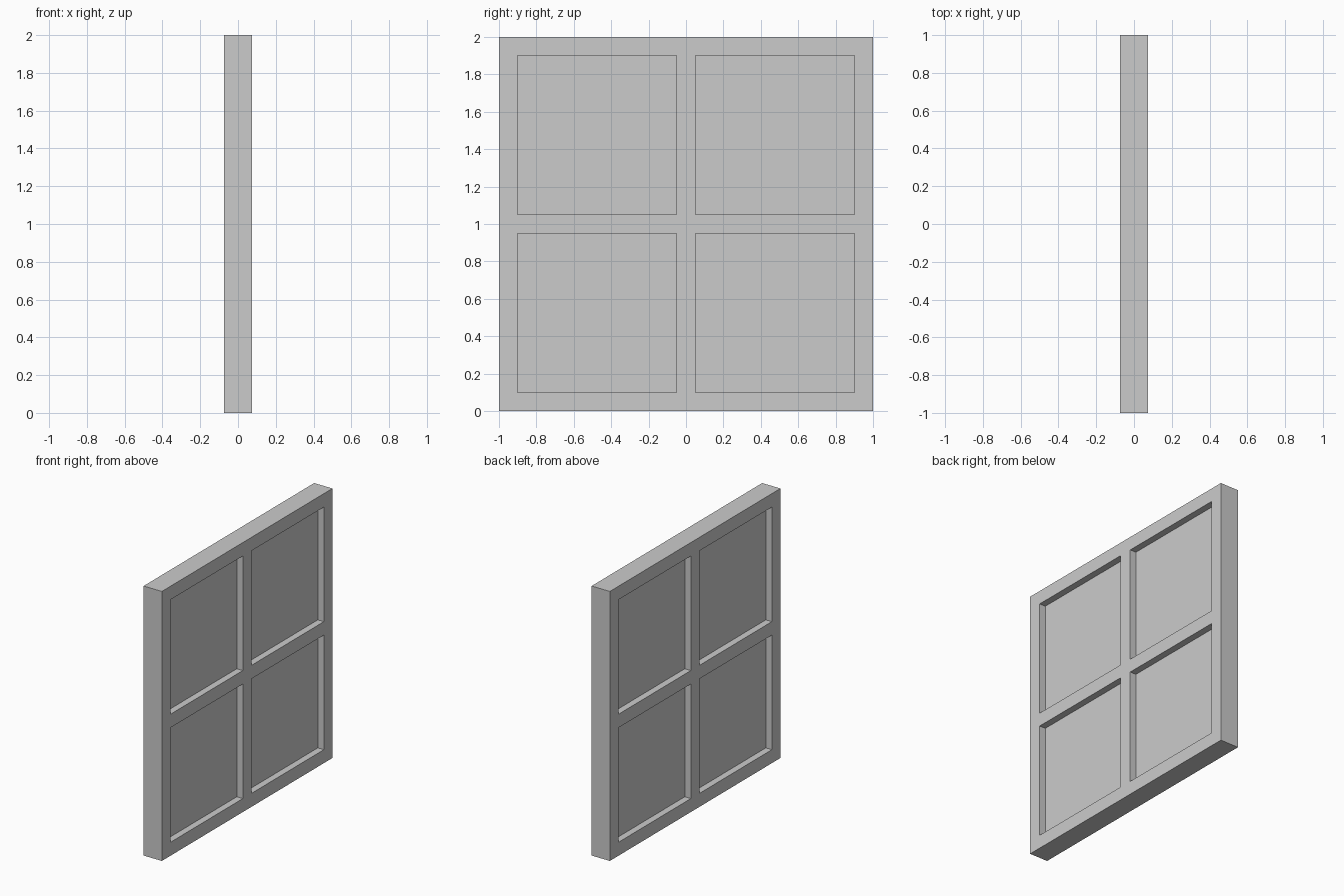
import bpy, bmesh

if "Cube" in bpy.data.objects:
    bpy.data.objects.remove(bpy.data.objects["Cube"])

THICK = 0.15      # frame depth along x
PANE = 0.05       # pane depth along x
YS = [-1, -0.9, -0.05, 0.05, 0.9, 1]
ZS = [0, 0.1, 0.95, 1.05, 1.9, 2]


def slab(name, cells, thickness):
    """Grid cells in the yz plane, thickened evenly about x = 0."""
    bm = bmesh.new()
    verts = {}

    def vert(i, j):
        if (i, j) not in verts:
            verts[i, j] = bm.verts.new((0, YS[i], ZS[j]))
        return verts[i, j]

    for i, j in cells:
        bm.faces.new([vert(i, j), vert(i + 1, j), vert(i + 1, j + 1), vert(i, j + 1)])
    mesh = bpy.data.meshes.new(name)
    bm.to_mesh(mesh)
    bm.free()
    obj = bpy.data.objects.new(name, mesh)
    bpy.context.collection.objects.link(obj)
    mod = obj.modifiers.new("thickness", 'SOLIDIFY')
    mod.thickness = thickness
    mod.offset = 0
    return obj


openings = [(i, j) for i in (1, 3) for j in (1, 3)]

# Outer frame with crossing bars
slab("window_frame", [(i, j) for i in range(5) for j in range(5)
                      if (i, j) not in openings], THICK)

# Four recessed panes
for i, j in openings:
    side = "left" if i == 1 else "right"
    level = "lower" if j == 1 else "upper"
    slab(f"pane_{level}_{side}", [(i, j)], PANE)
